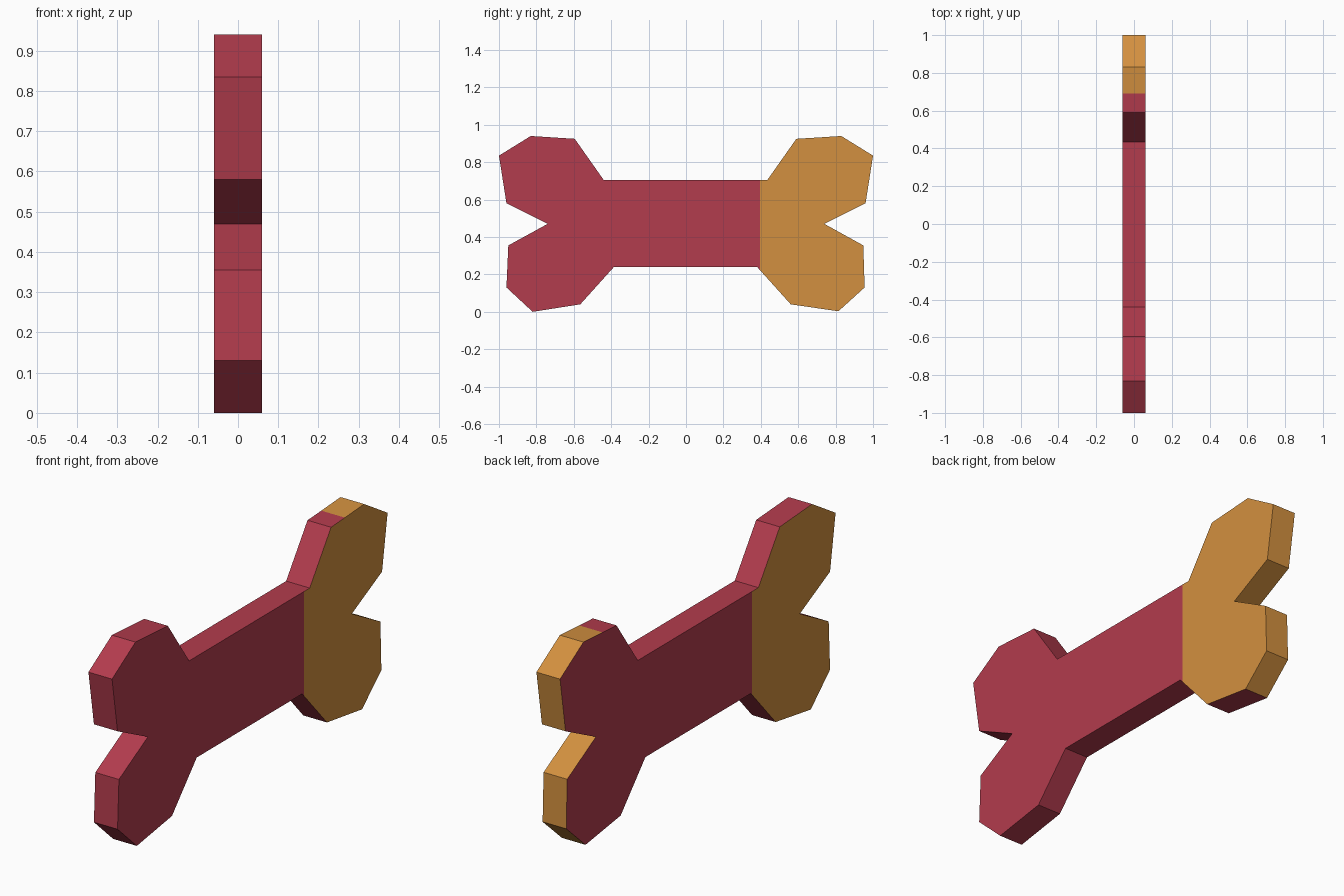
import bpy, bmesh
from mathutils import Vector

if "Cube" in bpy.data.objects:
    bpy.data.objects.remove(bpy.data.objects["Cube"])

HALF = 0.06    # half thickness
SPLIT = 0.395  # where the colour changes on the broad sides

def material(name, rgb):
    m = bpy.data.materials.new(name)
    m.diffuse_color = (*rgb, 1)
    m.use_nodes = True
    m.node_tree.nodes["Principled BSDF"].inputs["Base Color"].default_value = m.diffuse_color
    return m

red = material("red", (0.45, 0.045, 0.075))
orange = material("orange", (0.65, 0.28, 0.05))

# Bone outline in (y, z); the extra point at y=0.69 is a colour boundary
outline = [(-1, .835), (-.96, .58), (-.74, .47), (-.95, .355), (-.96, .13),
           (-.82, 0), (-.565, .04), (-.385, .24), (.38, .24), (.56, .04),
           (.815, .003), (.955, .13), (.948, .355), (.74, .47), (.96, .58),
           (1, .835), (.83, .94), (.69, .931), (.59, .925), (.435, .705),
           (-.44, .705), (-.595, .925), (-.83, .94)]

# Extrude the outline across the thickness
bm = bmesh.new()
base = bm.faces.new([bm.verts.new((-HALF, y, z)) for y, z in outline])
ext = bmesh.ops.extrude_face_region(bm, geom=[base], use_keep_orig=True)
verts = [g for g in ext["geom"] if isinstance(g, bmesh.types.BMVert)]
bmesh.ops.translate(bm, verts=verts, vec=(2 * HALF, 0, 0))

# Cut the colour boundaries across both broad sides
for y in (-SPLIT, SPLIT):
    bmesh.ops.bisect_plane(bm, geom=bm.verts[:] + bm.edges[:] + bm.faces[:],
                           plane_co=(0, y, 0), plane_no=(0, 1, 0))
bmesh.ops.recalc_face_normals(bm, faces=bm.faces[:])

# Orange: one end of each broad side, and the rim of the +y end
for f in bm.faces:
    n, c = f.normal, f.calc_center_median()
    if abs(n.x) > 0.5:
        painted = c.y * n.x > SPLIT
    else:
        painted = c.y > 0.69 and (n.y > 0.1 or n.z > 0.5)
    f.material_index = int(painted)

mesh = bpy.data.meshes.new("bone")
bm.to_mesh(mesh)
bm.free()
mesh.materials.append(red)
mesh.materials.append(orange)
bpy.context.collection.objects.link(bpy.data.objects.new("bone", mesh))
